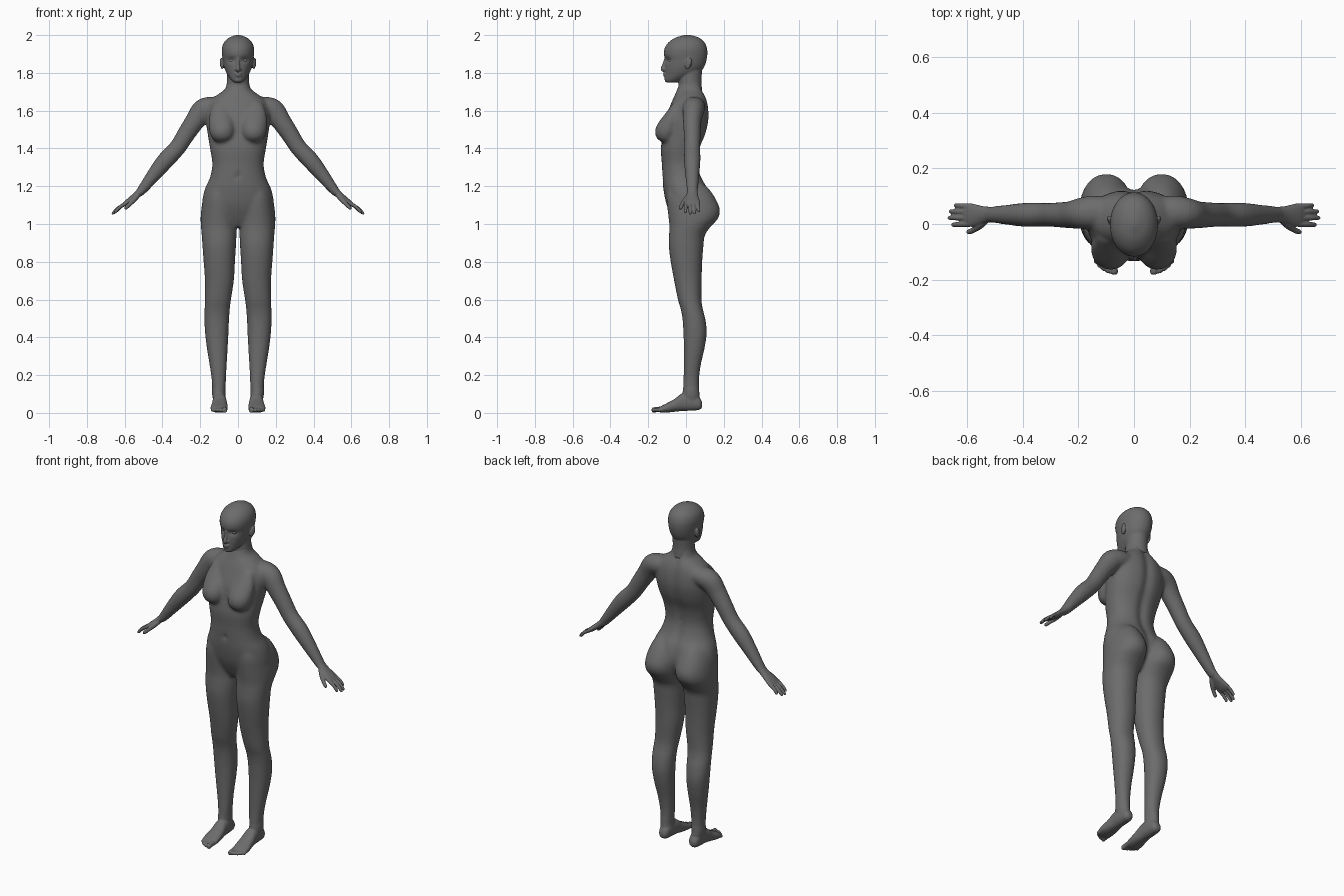
import bpy, bmesh, math
from mathutils import Vector, Matrix


def smooth_rows(rows, k=5):
    """Catmull-Rom interpolation between rows of numbers."""
    out = []
    for i in range(len(rows) - 1):
        p = [rows[max(0, min(len(rows) - 1, i + d))] for d in (-1, 0, 1, 2)]
        for j in range(k):
            t = j / k
            out.append([0.5 * (2 * b + (c - a) * t + (2 * a - 5 * b + 4 * c - d) * t * t
                               + (3 * b - a - 3 * c + d) * t ** 3) for a, b, c, d in zip(*p)])
    return out + [list(rows[-1])]


def skin(bm, rings):
    vr = [[bm.verts.new(p) for p in r] for r in rings]
    n = len(vr[0])
    for a, b in zip(vr, vr[1:]):
        for i in range(n):
            bm.faces.new((a[i], a[(i + 1) % n], b[(i + 1) % n], b[i]))
    bm.faces.new(vr[0][::-1])
    bm.faces.new(vr[-1])


def loft(bm, rows, axis='z', power=2.0, n=48, bend=None):
    """Rows: (position on axis, x0, x1, low, high) of oval sections."""
    rings = []
    for h, x0, x1, a, b in smooth_rows(rows):
        ring = []
        for i in range(n):
            t = 2 * math.pi * i / n
            c, s = math.cos(t), math.sin(t)
            c = math.copysign(abs(c) ** (2 / power), c)
            s = math.copysign(abs(s) ** (2 / power), s)
            x, q = (x0 + x1) / 2 + c * (x1 - x0) / 2, (a + b) / 2 + s * (b - a) / 2
            p = Vector((x, q, h)) if axis == 'z' else Vector((x, h, q))
            ring.append(bend(p) if bend else p)
        rings.append(ring)
    skin(bm, rings)


def tube(bm, rows, up=(0, 1, 0), n=24):
    """Rows: (x, y, z, radius across, radius along up)."""
    rows = smooth_rows(rows)
    pts = [Vector(r[:3]) for r in rows]
    rings = []
    for i, r in enumerate(rows):
        d = (pts[min(i + 1, len(pts) - 1)] - pts[max(i - 1, 0)]).normalized()
        u = d.cross(Vector(up)).normalized()
        v = u.cross(d)
        rings.append([pts[i] + u * r[3] * math.cos(2 * math.pi * j / n)
                      + v * r[4] * math.sin(2 * math.pi * j / n) for j in range(n)])
    skin(bm, rings)


def ball(bm, c, r, tilt=0):
    m = Matrix.Translation(c) @ Matrix.Rotation(tilt, 4, 'X') @ Matrix.Diagonal((*r, 1))
    bmesh.ops.create_uvsphere(bm, u_segments=32, v_segments=20, radius=1, matrix=m)


def mirror(bm):
    g = bmesh.ops.duplicate(bm, geom=bm.verts[:] + bm.edges[:] + bm.faces[:])['geom']
    for v in g:
        if isinstance(v, bmesh.types.BMVert):
            v.co.x *= -1


grey = bpy.data.materials.new("dark grey")
grey.diffuse_color = (.15, .15, .15, 1)
pale = bpy.data.materials.new("eye grey")
pale.diffuse_color = (.3, .3, .3, 1)


def finish(bm, name, voxel=0, iterations=0, mat=grey):
    bmesh.ops.recalc_face_normals(bm, faces=bm.faces[:])
    for f in bm.faces:
        f.smooth = True
    me = bpy.data.meshes.new(name)
    bm.to_mesh(me)
    bm.free()
    me.materials.append(mat)
    ob = bpy.data.objects.new(name, me)
    bpy.context.collection.objects.link(ob)
    if voxel:
        m = ob.modifiers.new("Fuse", 'REMESH')
        m.mode, m.voxel_size, m.use_smooth_shade = 'VOXEL', voxel, True
        s = ob.modifiers.new("Soften", 'SMOOTH')
        s.factor, s.iterations = 0.5, iterations


# Body: legs with buttocks, arms and breasts on one side, then mirrored
bm = bmesh.new()
loft(bm, [(1.23, .07, .12, -.06, .07), (1.19, .035, .16, -.095, .118), (1.14, .012, .183, -.103, .153),
          (1.08, .004, .194, -.098, .179), (1.03, .004, .198, -.092, .17), (.985, .006, .196, -.088, .13),
          (.94, .008, .192, -.09, .1),
          (.88, .011, .188, -.091, .092), (.8, .016, .182, -.081, .086), (.7, .022, .175, -.063, .083),
          (.6, .037, .175, -.043, .082), (.55, .043, .177, -.028, .089), (.5, .047, .178, -.019, .102),
          (.43, .05, .175, -.014, .11), (.35, .054, .166, -.012, .1), (.25, .06, .15, -.012, .078),
          (.17, .064, .139, -.014, .069), (.1, .068, .135, -.018, .071)], power=2.15)
tube(bm, [(.09, .045, 1.625, .047, .055), (.15, .042, 1.618, .056, .06), (.19, .038, 1.598, .06, .056),
          (.228, .033, 1.545, .053, .049), (.275, .033, 1.475, .048, .045), (.32, .033, 1.405, .045, .043),
          (.385, .033, 1.335, .046, .044), (.45, .033, 1.255, .037, .037), (.51, .034, 1.178, .026, .03),
          (.535, .033, 1.155, .019, .029)])
tube(bm, [(.09, -.045, 1.64, .04, .02), (.09, -.073, 1.57, .063, .04), (.086, -.092, 1.52, .069, .056),
          (.083, -.103, 1.483, .066, .062), (.082, -.101, 1.45, .052, .046), (.082, -.1, 1.428, .025, .02)])
mirror(bm)


def spine(p):
    if p.y > 0:
        p.y -= .014 * math.exp(-(p.x / .025) ** 2)
    else:  # navel
        p.y += .012 * math.exp(-(p.x / .012) ** 2 - ((p.z - 1.255) / .014) ** 2)
    return p


# Torso and neck
loft(bm, [(.985, -.08, .08, -.045, .07), (1.03, -.17, .17, -.072, .11), (1.1, -.19, .19, -.102, .135),
          (1.18, -.177, .177, -.119, .12), (1.25, -.147, .147, -.125, .083), (1.32, -.136, .136, -.128, .066),
          (1.4, -.148, .148, -.133, .076), (1.48, -.161, .161, -.122, .107), (1.55, -.17, .17, -.112, .122),
          (1.61, -.168, .168, -.09, .121), (1.655, -.145, .145, -.072, .113), (1.685, -.108, .108, -.058, .102),
          (1.712, -.071, .071, -.047, .09), (1.74, -.06, .06, -.037, .083), (1.78, -.053, .053, -.03, .075)],
     power=2.25, n=64, bend=spine)
finish(bm, "body", .0065, 20)

# Feet with ankles and five toes each
bm = bmesh.new()
loft(bm, [(.03, .078, .125, -.005, .065), (.07, .067, .132, -.022, .073), (.1, .067, .137, -.019, .071),
          (.135, .066, .137, -.015, .069), (.16, .068, .134, -.01, .065)])
loft(bm, [(.086, .085, .112, .03, .055), (.07, .07, .126, .016, .082), (.03, .064, .131, .012, .105),
          (-.02, .061, .134, .01, .103), (-.06, .056, .139, .006, .074), (-.1, .054, .145, .002, .052),
          (-.13, .056, .142, .002, .037), (-.145, .065, .128, .006, .026)], axis='y', power=2.3)
for x, tip, r in ((.071, -.182, .0145), (.092, -.177, .0105), (.109, -.168, .01), (.123, -.157, .0095), (.136, -.143, .009)):
    tube(bm, [(x - .002, tip + .055, .02, r * .8, r), (x, tip + .02, .017, r * .9, r),
              (x, tip + .007, .014, r, r), (x, tip, .013, r * .5, r * .5)], up=(0, 0, 1), n=16)
mirror(bm)
finish(bm, "feet", .004, 6)

# Hands with fingers and thumb
bm = bmesh.new()
tube(bm, [(.47, .033, 1.228, .024, .026), (.495, .034, 1.196, .024, .028), (.515, .034, 1.174, .021, .028),
          (.54, .033, 1.151, .018, .031), (.565, .032, 1.131, .016, .038),
          (.59, .032, 1.112, .014, .043), (.608, .032, 1.099, .01, .041)])
for y, x, z in ((.067, .645, 1.066), (.045, .664, 1.054), (.022, .668, 1.053), (-.003, .655, 1.06)):
    b, e = Vector((.59, y * .9 + .003, 1.111)), Vector((x, y, z))
    m = b.lerp(e, .5) + Vector((.003, 0, .004))
    tube(bm, [(*b, .01, .0105), (*m, .0095, .0095), (*b.lerp(e, .9), .008, .008), (*e, .004, .004)], n=16)
tube(bm, [(.53, .018, 1.152, .014, .014), (.553, -.004, 1.126, .014, .014), (.573, -.02, 1.105, .0105, .0105),
          (.592, -.028, 1.086, .0095, .0095), (.6, -.03, 1.08, .005, .005)], n=16)
mirror(bm)
finish(bm, "hands", .0032, 4)


# Head: skull, sockets, neck, nose, lips and ears
def face(p):
    if p.y < 0:
        e = ((abs(p.x) - .034) / .02) ** 2 + ((p.z - 1.868) / .014) ** 2
        p.y += .011 * math.exp(-e)
    return p


bm = bmesh.new()
loft(bm, [(1.748, -.018, .018, -.1, -.05), (1.757, -.031, .031, -.112, -.025), (1.775, -.046, .046, -.113, .02),
          (1.795, -.059, .059, -.112, .065), (1.815, -.068, .068, -.112, .085), (1.84, -.076, .076, -.111, .1),
          (1.87, -.081, .081, -.111, .109), (1.9, -.085, .085, -.117, .113), (1.93, -.085, .085, -.113, .111),
          (1.96, -.075, .075, -.094, .099), (1.983, -.053, .053, -.063, .075), (1.995, -.028, .028, -.03, .045),
          (2.001, -.008, .008, -.008, .018)], power=2.05, n=72, bend=face)
loft(bm, [(1.705, -.066, .066, -.042, .085), (1.735, -.061, .061, -.039, .083), (1.77, -.058, .058, -.04, .082),
          (1.84, -.058, .058, -.04, .088)])
tube(bm, [(0, -.104, 1.885, .007, .007), (0, -.11, 1.865, .007, .009), (0, -.117, 1.838, .009, .011),
          (0, -.123, 1.82, .011, .012), (0, -.115, 1.81, .009, .008)], n=20)
for s in (-1, 1):
    ball(bm, (s * .011, -.112, 1.818), (.008, .01, .007))
    ball(bm, (s * .084, .012, 1.848), (.008, .017, .031), -.2)
    ball(bm, (s * .09, .018, 1.855), (.007, .012, .026), -.2)
ball(bm, (0, -.11, 1.794), (.021, .012, .006))
ball(bm, (0, -.11, 1.784), (.018, .011, .006))
finish(bm, "head", .004, 6)

# Eyes
bm = bmesh.new()
for s in (-1, 1):
    ball(bm, (s * .033, -.079, 1.867), (.016, .016, .009))
finish(bm, "eyes", mat=pale)
